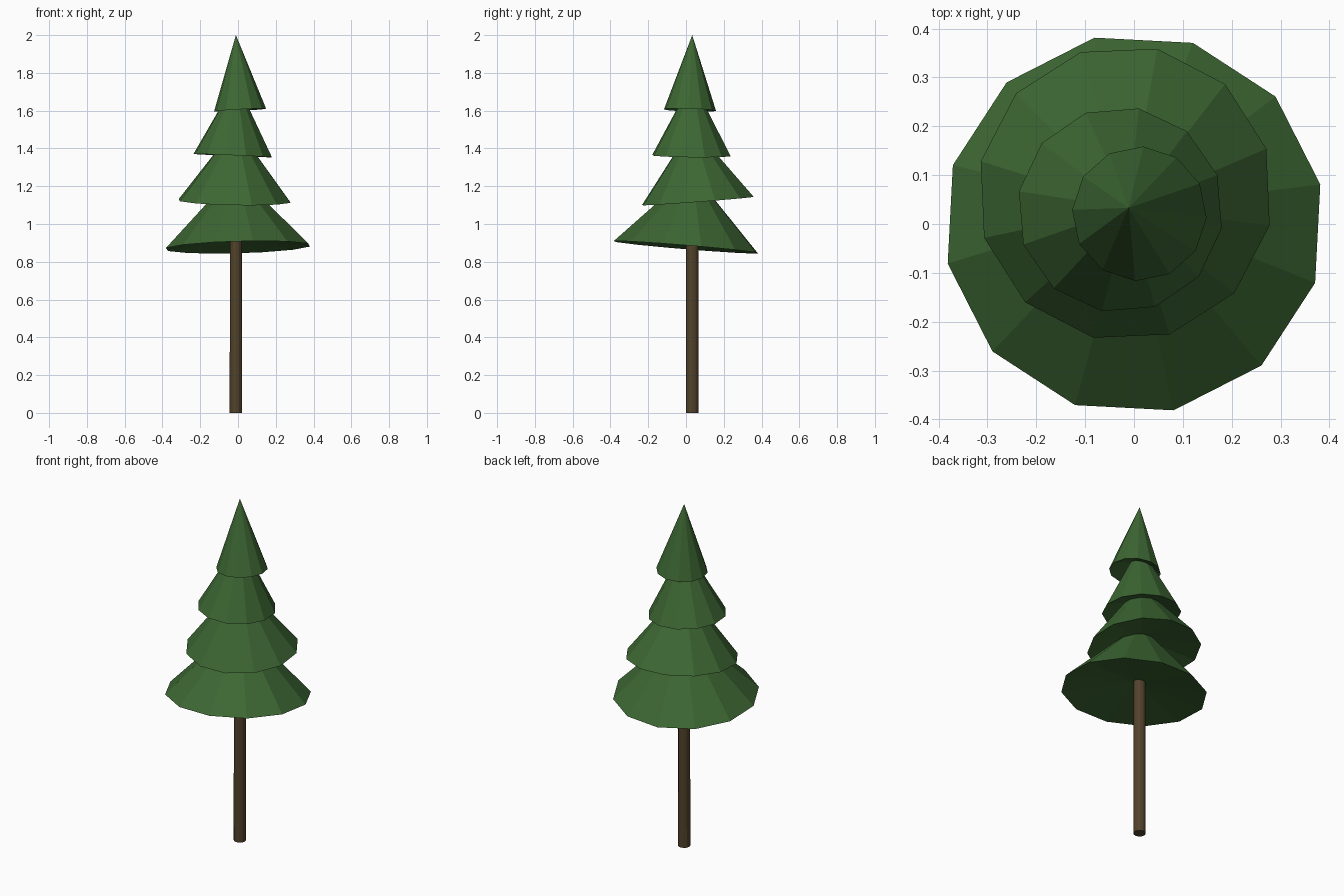
import bpy, bmesh
from math import cos, sin, radians, pi
from mathutils import Vector

if "Cube" in bpy.data.objects:
    bpy.data.objects.remove(bpy.data.objects["Cube"])

SIDES = 12
AXIS = (-0.011, 0.033)   # the trunk line, shared by all tier tips


def material(name, rgb):
    m = bpy.data.materials.new(name)
    m.diffuse_color = (*rgb, 1)
    m.use_nodes = True
    m.node_tree.nodes["Principled BSDF"].inputs["Base Color"].default_value = m.diffuse_color
    return m


green = material("needles", (0.046, 0.135, 0.033))
brown = material("bark", (0.085, 0.055, 0.025))


def add_object(name, bm, mat):
    bmesh.ops.recalc_face_normals(bm, faces=bm.faces)
    me = bpy.data.meshes.new(name)
    bm.to_mesh(me)
    bm.free()
    me.materials.append(mat)
    ob = bpy.data.objects.new(name, me)
    bpy.context.collection.objects.link(ob)
    return ob


def tier(name, centre, radius, tip_z, turn, recess):
    """Leaning cone with a shallow hollow underside."""
    c = Vector(centre)
    tip = Vector((*AXIS, tip_z))
    lean = tip - c
    bm = bmesh.new()
    top = bm.verts.new(tip)
    under = bm.verts.new(c + lean.normalized() * recess)
    rim = []
    for i in range(SIDES):
        a = radians(turn) + 2 * pi * i / SIDES
        dx, dy = radius * cos(a), radius * sin(a)
        dz = -(lean.x * dx + lean.y * dy) / lean.z
        rim.append(bm.verts.new(c + Vector((dx, dy, dz))))
    for i in range(SIDES):
        a, b = rim[i], rim[(i + 1) % SIDES]
        bm.faces.new((a, b, top))
        bm.faces.new((b, a, under))
    return add_object(name, bm, green)


# Foliage, bottom to top
tier("bottom_tier", (0.0, 0.0, 0.877), 0.39, 1.277, 12, 0.06)
tier("lower_middle_tier", (-0.018, 0.063, 1.122), 0.303, 1.518, 17.5, 0.06)
tier("upper_middle_tier", (-0.028, 0.029, 1.362), 0.211, 1.76, 19.7, 0.06)
tier("top_tier", (0.011, 0.021, 1.603), 0.138, 2.0, -3.4, 0.06)

# Trunk
bm = bmesh.new()
bmesh.ops.create_cone(bm, cap_ends=True, segments=SIDES,
                      radius1=0.033, radius2=0.032, depth=1.0)
bmesh.ops.translate(bm, verts=bm.verts, vec=(*AXIS, 0.5))
add_object("trunk", bm, brown)
